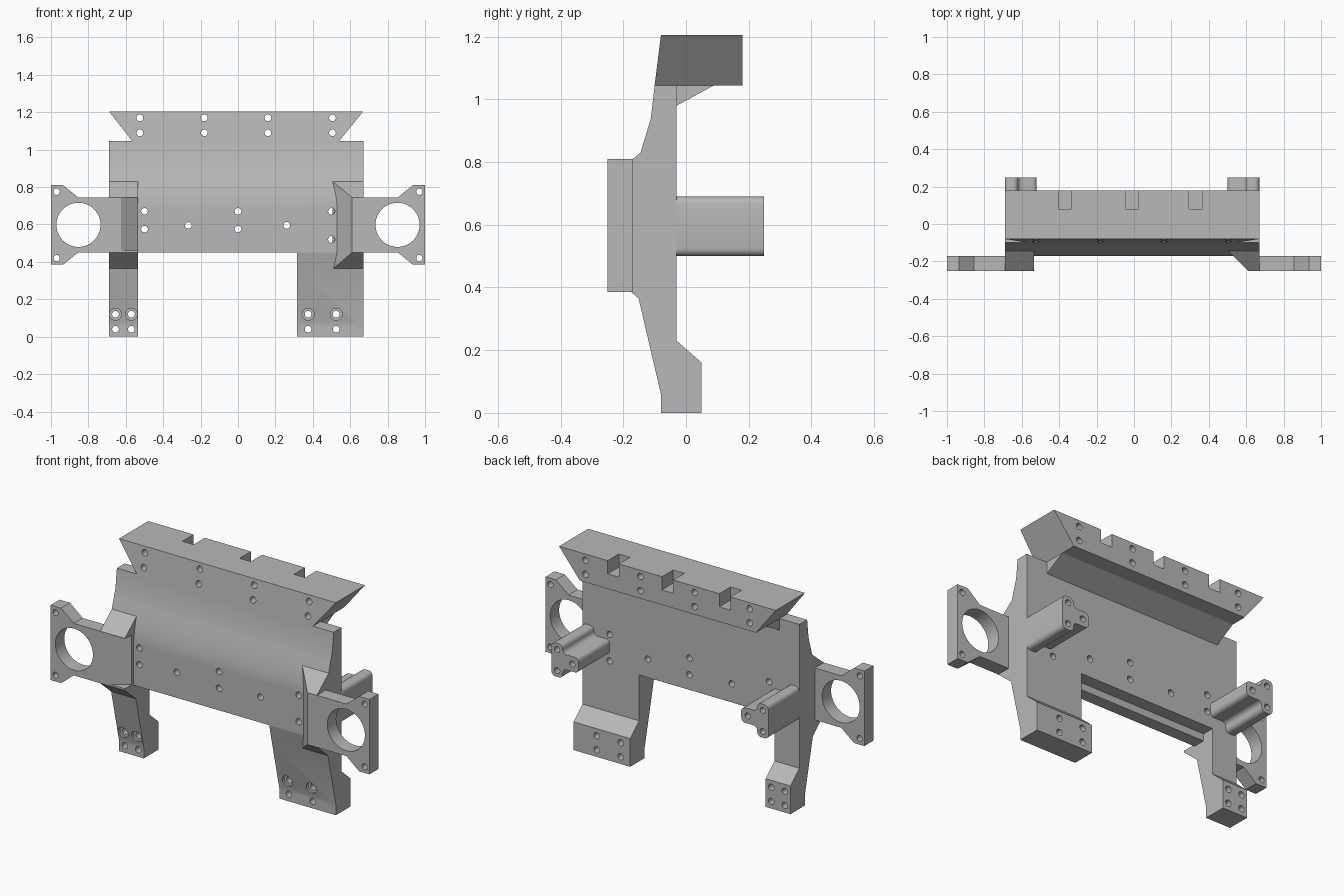
import bpy, bmesh, math
from mathutils import Matrix, Vector

if "Cube" in bpy.data.objects:
    bpy.data.objects.remove(bpy.data.objects["Cube"])

grey = bpy.data.materials.new("plain_grey")
grey.use_nodes = True
grey.diffuse_color = (0.48, 0.48, 0.48, 1)
grey.node_tree.nodes["Principled BSDF"].inputs["Base Color"].default_value = (0.48, 0.48, 0.48, 1)


def finish(name, bm):
    bmesh.ops.recalc_face_normals(bm, faces=bm.faces)
    mesh = bpy.data.meshes.new(name)
    bm.to_mesh(mesh)
    bm.free()
    mesh.materials.append(grey)
    obj = bpy.data.objects.new(name, mesh)
    bpy.context.collection.objects.link(obj)
    return obj


def prism(name, pts, axis, a, b, round_edges=0):
    """Extrude a 2D outline from a to b along one axis."""
    place = {"x": lambda p, d: (d, p[0], p[1]),
             "y": lambda p, d: (p[0], d, p[1]),
             "z": lambda p, d: (p[0], p[1], d)}[axis]
    bm = bmesh.new()
    lo, hi = ([bm.verts.new(place(p, d)) for p in pts] for d in (a, b))
    bm.faces.new(lo)
    bm.faces.new(hi)
    for i in range(len(pts)):
        j = (i + 1) % len(pts)
        bm.faces.new((lo[i], lo[j], hi[j], hi[i]))
    if round_edges:
        bm.normal_update()
        low = set(lo)
        edges = [e for e in bm.edges if len(low & set(e.verts)) == 1]
        bmesh.ops.bevel(bm, geom=edges, offset=round_edges, segments=4,
                        profile=0.5, affect="EDGES")
    return finish(name, bm)


def box(name, x0, x1, y0, y1, z0, z1):
    return prism(name, [(x0, z0), (x1, z0), (x1, z1), (x0, z1)], "y", y0, y1)


def drill(name, spots, radius, y0, y1, sides=20):
    """Row of cylinders along y used as a cutter."""
    bm = bmesh.new()
    for x, z in spots:
        m = Matrix.Translation((x, (y0 + y1) / 2, z)) @ Matrix.Rotation(math.pi / 2, 4, "X")
        bmesh.ops.create_cone(bm, cap_ends=True, segments=sides, radius1=radius,
                              radius2=radius, depth=y1 - y0, matrix=m)
    return finish(name, bm)


def cut(obj, *cutters):
    for c in cutters:
        c.hide_render = True
        mod = obj.modifiers.new("cut", "BOOLEAN")
        mod.operation, mod.solver, mod.object = "DIFFERENCE", "EXACT", c
        bpy.context.view_layer.objects.active = obj
        bpy.ops.object.modifier_apply(modifier=mod.name)
        bpy.data.objects.remove(c)


parts = []
LEFT, RIGHT = 0.67, -0.69

# Main panel with a hollow front curve and a stepped lower edge
body = prism("main_panel", [(-0.17, 0.45), (-0.17, 0.70), (-0.164, 0.75), (-0.151, 0.81),
                            (-0.13, 0.88), (-0.112, 0.94), (-0.10, 1.045), (-0.03, 1.045),
                            (-0.03, 0.49), (-0.10, 0.49), (-0.10, 0.45)], "x", RIGHT, LEFT)
spots = [(x, z) for x in (-0.5, 0) for z in (0.67, 0.575)]
spots += [(-0.265, 0.595), (0.26, 0.595), (0.5, 0.67), (0.5, 0.52)]
cut(body, drill("panel_drill", spots, 0.018, -0.4, 0.2))
parts.append(body)

# Top bar with dovetail ends, notches and screw holes
bar = prism("top_bar", [(-0.10, 1.045), (-0.08, 1.205), (0.18, 1.205), (0.18, 1.045)],
            "x", -0.565, 0.54)
for v in bar.data.vertices:
    if v.co.z > 1.1:
        v.co.x = LEFT if v.co.x > 0 else RIGHT
spots = [(x, z) for x in (-0.525, -0.18, 0.16, 0.505) for z in (1.17, 1.09)]
cut(bar, drill("bar_drill", spots, 0.018, -0.3, 0.4),
    *[box("notch", x - 0.035, x + 0.035, 0.08, 0.3, 1.13, 1.3) for x in (-0.37, -0.01, 0.33)])
parts.append(bar)
parts.append(prism("bar_gusset", [(-0.03, 0.98), (-0.03, 1.045), (0.09, 1.045)],
                   "x", -0.565, 0.54))

# Legs, the left one wider
leg_profile = [(-0.08, 0), (-0.08, 0.06), (-0.15, 0.36), (-0.17, 0.45), (-0.10, 0.45),
               (-0.10, 0.49), (-0.03, 0.49), (-0.03, 0.23), (0.05, 0.16), (0.05, 0)]
for name, x0, x1, holes in (("right_leg", RIGHT, -0.535, (-0.655, -0.57)),
                            ("left_leg", 0.315, LEFT, (0.375, 0.525))):
    leg = prism(name, leg_profile, "x", x0, x1)
    cut(leg, drill("leg_drill", [(x, z) for x in holes for z in (0.04, 0.12)], 0.018, -0.3, 0.3),
        drill("counterbore", [(x, 0.12) for x in holes], 0.032, -0.3, -0.075))
    parts.append(leg)

# Side ears with a large bore and corner holes
for side, s, inner in (("right", -1, RIGHT), ("left", 1, LEFT)):
    upper = [(1, 0.81), (0.935, 0.81), (0.855, 0.745), (abs(inner), 0.745)]
    outline = upper + [(x, 1.195 - z) for x, z in reversed(upper)]
    ear = prism(side + "_ear", [(s * x, z) for x, z in outline], "y", -0.25, -0.17)
    cut(ear, drill("bore", [(s * 0.853, 0.598)], 0.118, -0.4, 0, 48),
        drill("ear_drill", [(s * 0.97, 0.775), (s * 0.97, 0.42)], 0.017, -0.4, 0))
    parts.append(ear)


# Tapered blocks joining the ears to the panel
def taper_block(name, outer, front_inner, back_inner):
    block = box(name, min(outer, back_inner), max(outer, back_inner), -0.25, -0.145, 0.36, 0.83)
    for v in block.data.vertices:
        if v.co.y < -0.2:
            v.co.z = 0.745 if v.co.z > 0.6 else 0.45
            if abs(v.co.x - outer) > 0.01:
                v.co.x = front_inner
    return block


right_block = taper_block("right_ear_block", RIGHT, -0.535, -0.535)
cut(right_block, prism("pocket", [(-0.625, -0.2505), (-0.53, -0.2505), (-0.53, -0.185)],
                       "z", 0.46, 0.742))
parts += [right_block, taper_block("left_ear_block", LEFT, 0.61, 0.505)]

# Rear posts with a rounded T section
tee = [(0.67, 0.50), (0.67, 0.69), (0.60, 0.69), (0.60, 0.64),
       (0.50, 0.64), (0.50, 0.555), (0.60, 0.555), (0.60, 0.50)]
post_holes = [(0.635, 0.655), (0.635, 0.535), (0.54, 0.5975)]
for name, flip in (("left_post", False), ("right_post", True)):
    def side_of(pts):
        return [(-0.02 - x if flip else x, z) for x, z in pts]
    post = prism(name, side_of(tee), "y", -0.03, 0.248, 0.024)
    cut(post, drill("post_drill", side_of(post_holes), 0.017, 0.12, 0.4))
    parts.append(post)

# Smooth the curves while keeping edges crisp
bpy.ops.object.select_all(action="DESELECT")
for p in parts:
    p.select_set(True)
bpy.context.view_layer.objects.active = body
bpy.ops.object.shade_smooth_by_angle(angle=math.radians(30))
